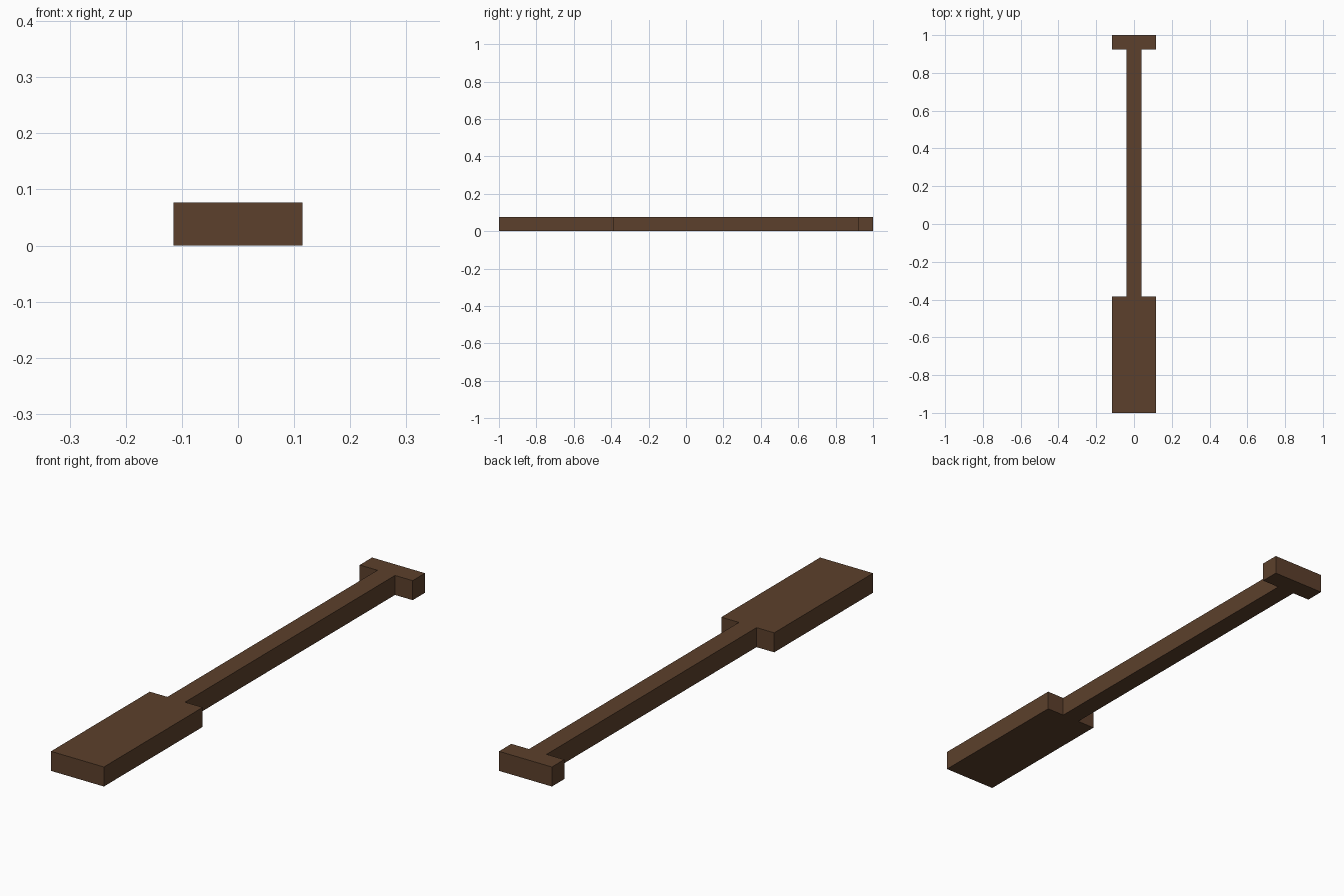
import bpy
import bmesh
from mathutils import Matrix, Vector

default_cube = bpy.data.objects.get("Cube")
if default_cube:
    bpy.data.objects.remove(default_cube, do_unlink=True)

# The paddle is 26 square bars long
BAR = 2 / 26

wood = bpy.data.materials.new("dark_brown_wood")
wood.use_nodes = True
wood.diffuse_color = (0.107, 0.051, 0.025, 1)
wood.node_tree.nodes["Principled BSDF"].inputs["Base Color"].default_value = wood.diffuse_color


def add_box(name, width, start, length):
    """Flat box one bar thick, running back along y from start (in bars)."""
    bm = bmesh.new()
    centre = Vector((0, start + length / 2 - 13, 0.5)) * BAR
    size = Vector((width, length, 1, 1 / BAR)) * BAR
    bmesh.ops.create_cube(bm, size=1, matrix=Matrix.Translation(centre) @ Matrix.Diagonal(size))
    mesh = bpy.data.meshes.new(name)
    bm.to_mesh(mesh)
    bm.free()
    mesh.materials.append(wood)
    obj = bpy.data.objects.new(name, mesh)
    bpy.context.collection.objects.link(obj)
    return obj


# Broad blade in front, thin shaft, cross grip at the back
add_box("blade", 3, 0, 8)
add_box("shaft", 1, 8, 17)
add_box("grip", 3, 25, 1)
